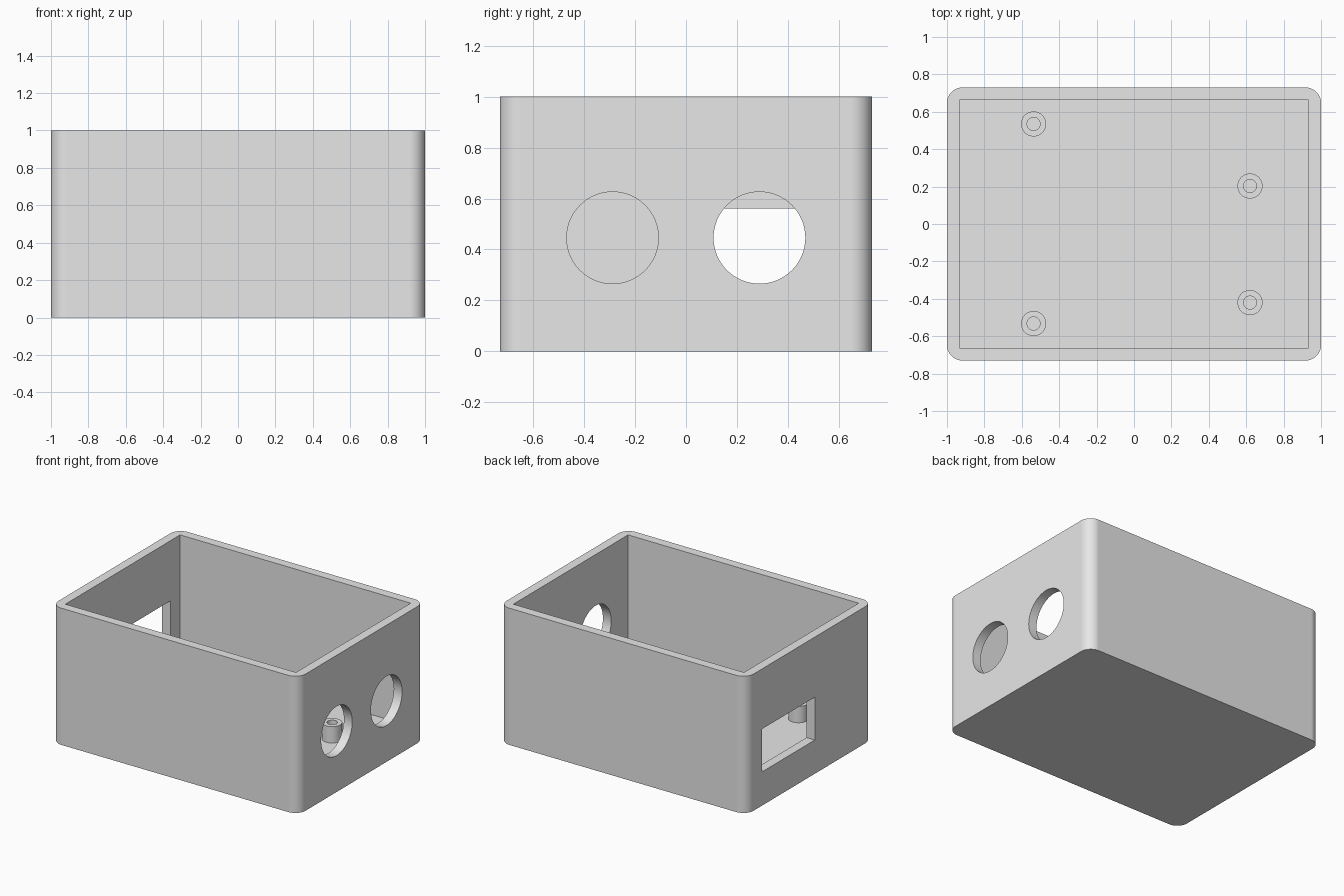
import bpy
import bmesh
from math import pi
from mathutils import Matrix, Vector

if "Cube" in bpy.data.objects:
    bpy.data.objects.remove(bpy.data.objects["Cube"], do_unlink=True)

LENGTH, WIDTH, HEIGHT = 2.0, 1.46, 1.0
WALL, FLOOR, CORNER = 0.067, 0.1, 0.083

grey = bpy.data.materials.new("light grey plastic")
grey.use_nodes = True
colour = (0.8, 0.8, 0.8, 1)
grey.diffuse_color = colour
grey.node_tree.nodes["Principled BSDF"].inputs["Base Color"].default_value = colour


def add_object(name, bm):
    bmesh.ops.recalc_face_normals(bm, faces=bm.faces)
    mesh = bpy.data.meshes.new(name)
    bm.to_mesh(mesh)
    bm.free()
    mesh.materials.append(grey)
    obj = bpy.data.objects.new(name, mesh)
    bpy.context.collection.objects.link(obj)
    return obj


def activate(obj):
    bpy.ops.object.select_all(action='DESELECT')
    obj.select_set(True)
    bpy.context.view_layer.objects.active = obj


def block(low, high, radius=0):
    """Box between two corners, with optional rounded upright edges."""
    low, high = Vector(low), Vector(high)
    bm = bmesh.new()
    bmesh.ops.create_cube(bm, size=1, matrix=Matrix.Translation((low + high) / 2)
                          @ Matrix.Diagonal((*(high - low), 1)))
    if radius:
        upright = [e for e in bm.edges
                   if abs(e.verts[0].co.z - e.verts[1].co.z) > 0.5 * (high - low).z]
        bmesh.ops.bevel(bm, geom=upright, offset=radius, segments=12,
                        profile=0.5, affect='EDGES')
    return bm


def cut(target, bm):
    cutter = add_object("cutter", bm)
    cutter.hide_render = True
    mod = target.modifiers.new("cut", 'BOOLEAN')
    mod.operation, mod.solver, mod.object = 'DIFFERENCE', 'EXACT', cutter
    activate(target)
    bpy.ops.object.modifier_apply(modifier=mod.name)
    bpy.data.objects.remove(cutter, do_unlink=True)


# Open-topped case with rounded outside corners and a square cavity
x, y = LENGTH / 2, WIDTH / 2
case = add_object("case", block((-x, -y, 0), (x, y, HEIGHT), CORNER))
cut(case, block((WALL - x, WALL - y, FLOOR), (x - WALL, y - WALL, HEIGHT + 0.2)))

# Rectangular port in one end
cut(case, block((-x - 0.1, -0.06, 0.247), (-x + 0.2, 0.55, 0.56)))

# Two round ports in the other end
for side in (-1, 1):
    bm = bmesh.new()
    bmesh.ops.create_cone(bm, cap_ends=True, segments=64, radius1=0.18, radius2=0.18,
                          depth=0.3, matrix=Matrix.Translation((x, side * 0.288, 0.446))
                          @ Matrix.Rotation(pi / 2, 4, 'Y'))
    cut(case, bm)

# Hollow screw posts, turned from a wall profile
posts = {"back_right_post": (-0.537, 0.535), "front_right_post": (-0.537, -0.532),
         "back_left_post": (0.62, 0.203), "front_left_post": (0.62, -0.42)}
parts = [case]
for name, (px, py) in posts.items():
    bm = bmesh.new()
    profile = [(0.067, FLOOR - 0.01), (0.067, 0.22), (0.035, 0.22), (0.035, FLOOR - 0.01)]
    verts = [bm.verts.new((r, 0, z)) for r, z in profile]
    edges = [bm.edges.new((verts[i], verts[(i + 1) % 4])) for i in range(4)]
    bmesh.ops.spin(bm, geom=verts + edges, cent=(0, 0, 0), axis=(0, 0, 1),
                   angle=2 * pi, steps=40)
    bmesh.ops.remove_doubles(bm, verts=bm.verts, dist=0.0005)
    post = add_object(name, bm)
    post.location = (px, py, 0)
    parts.append(post)

# Smooth rounded surfaces, crisp edges
for obj in parts:
    activate(obj)
    bpy.ops.object.shade_smooth_by_angle(angle=pi / 6)
    obj.modifiers.new("even shading", 'WEIGHTED_NORMAL').keep_sharp = True
